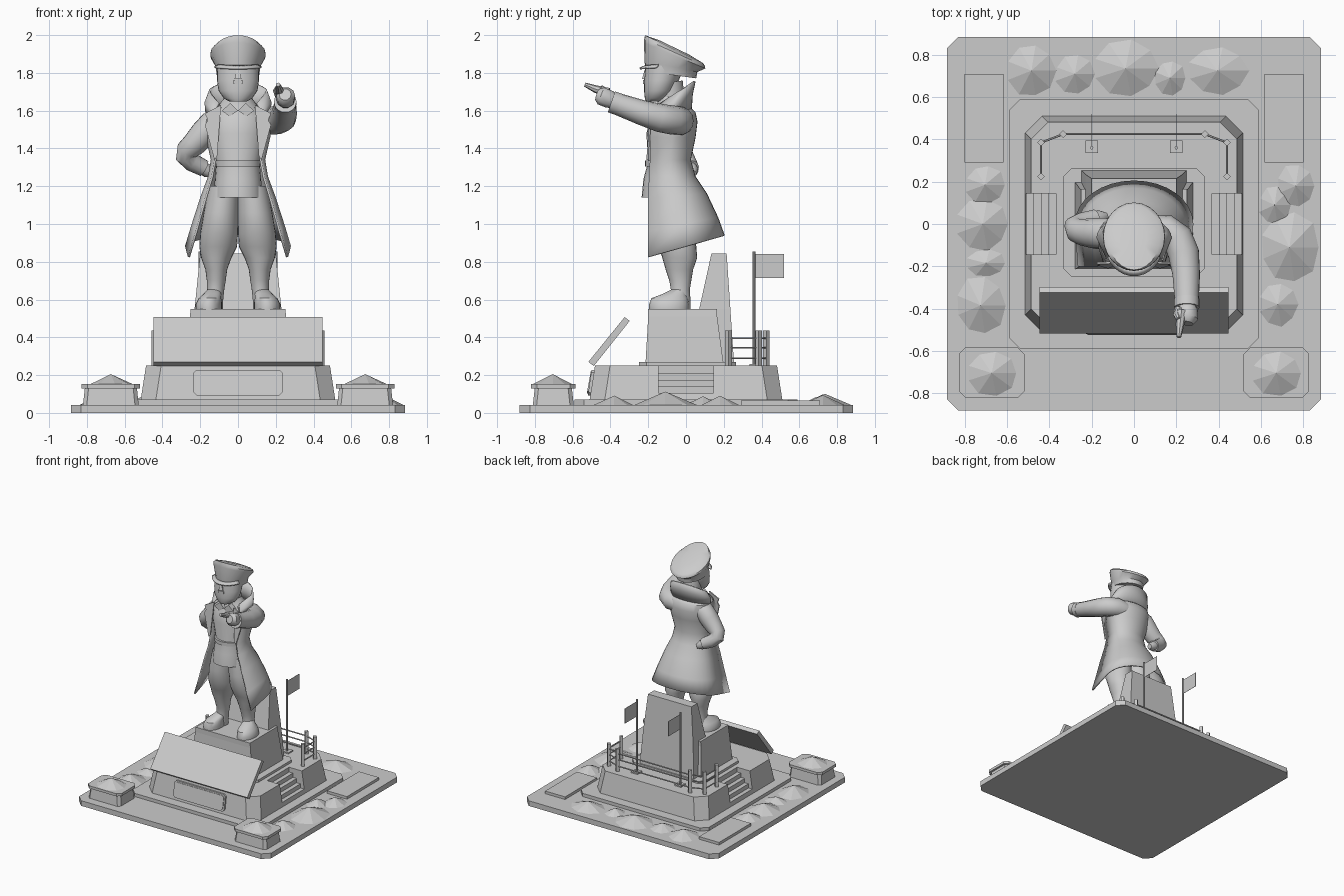
import bpy, bmesh, math, random
from math import sin, cos, pi
from mathutils import Vector

if "Cube" in bpy.data.objects:
    bpy.data.objects.remove(bpy.data.objects["Cube"])
random.seed(4)
stone = bpy.data.materials.new("grey stone")
stone.use_nodes = True
stone.diffuse_color = (0.6, 0.6, 0.6, 1)
stone.node_tree.nodes["Principled BSDF"].inputs["Base Color"].default_value = stone.diffuse_color


def loft(name, rings, closed=True, smooth=False, thick=0):
    """Skin a stack of equal point rings; closed rings get end caps."""
    bm = bmesh.new()
    vs = [[bm.verts.new(p) for p in r] for r in rings]
    n = len(vs[0])
    for a, b in zip(vs, vs[1:]):
        for i in range(n if closed else n - 1):
            j = (i + 1) % n
            bm.faces.new((a[i], a[j], b[j], b[i]))
    if closed:
        bm.faces.new(vs[0])
        bm.faces.new(vs[-1])
    bmesh.ops.remove_doubles(bm, verts=bm.verts, dist=1e-5)
    bmesh.ops.recalc_face_normals(bm, faces=bm.faces)
    me = bpy.data.meshes.new(name)
    bm.to_mesh(me)
    bm.free()
    me.materials.append(stone)
    ob = bpy.data.objects.new(name, me)
    bpy.context.collection.objects.link(ob)
    if thick:
        mod = ob.modifiers.new("thickness", "SOLIDIFY")
        mod.thickness, mod.offset = thick, 0
    if smooth:
        bpy.ops.object.select_all(action="DESELECT")
        ob.select_set(True)
        bpy.context.view_layer.objects.active = ob
        bpy.ops.object.shade_smooth_by_angle(angle=math.radians(40))
    return ob


def rect(x0, x1, y0, y1, z, c=0.0):
    """Rectangle ring with cut corners."""
    if c == 0:
        return [(x0, y0, z), (x1, y0, z), (x1, y1, z), (x0, y1, z)]
    return [(x0 + c, y0, z), (x1 - c, y0, z), (x1, y0 + c, z), (x1, y1 - c, z),
            (x1 - c, y1, z), (x0 + c, y1, z), (x0, y1 - c, z), (x0, y0 + c, z)]


def block(name, x0, x1, y0, y1, z0, z1, c=0.0, taper=0.0):
    t = taper
    return loft(name, [rect(x0, x1, y0, y1, z0, c),
                       rect(x0 + t, x1 - t, y0 + t, y1 - t, z1, c)])


def oval(x, y, z, rx, ry, tilt=0.0, n=24):
    return [(x + rx * cos(2 * pi * i / n), y + ry * sin(2 * pi * i / n),
             z + tilt * ry * sin(2 * pi * i / n)) for i in range(n)]


def wrap(z, ox, yf, rx, yb, tilt=0.0, n=16):
    """U-shaped ring, open towards the front."""
    yc = (yf + yb) / 2
    pts = [(ox, yf)] + [(rx * cos(pi * i / n), yc + (yb - yc) * sin(pi * i / n))
                        for i in range(n + 1)] + [(-ox, yf)]
    return [(x, y, z + tilt * (y - yf)) for x, y in pts]


def tube(name, stops, n=14, smooth=True):
    """Tapered limb through (position, radius) stops, without twist."""
    pts = [Vector(p) for p, r in stops]
    rings, u = [], None
    for i, (p, r) in enumerate(stops):
        d = (pts[min(i + 1, len(pts) - 1)] - pts[max(i - 1, 0)]).normalized()
        if u is None:
            u = d.cross(Vector((0, 0, 1)) if abs(d.z) < .9 else Vector((0, 1, 0)))
        u = (u - d * u.dot(d)).normalized()
        v = d.cross(u)
        rings.append([pts[i] + r * (cos(2 * pi * k / n) * u + sin(2 * pi * k / n) * v)
                      for k in range(n)])
    return loft(name, rings, smooth=smooth)


def bush(name, x, y, z, rx, ry, h, n=9):
    base = []
    for i in range(n):
        k = random.uniform(.94, 1.06)
        base.append((x + k * rx * cos(2 * pi * i / n), y + k * ry * sin(2 * pi * i / n), z))
    loft(name, [base, [(x, y, z + h)] * n])


# Ground slabs and plinth with stairs cut into both sides
block("ground_slab", -.885, .885, -.882, .885, 0, .043, .055)
block("lower_slab", -.59, .59, -.59, .59, .001, .07, .05)
plinth = block("plinth", -.515, .515, -.51, .51, .07, .25, .08, .028)
for s in (1, -1):
    steps = [(.37, .3)]
    for i in range(4):
        steps += [(.37 + .035 * i, .21 - .035 * i), (.405 + .035 * i, .21 - .035 * i)]
    steps[-1] = (.6, steps[-1][1])
    steps.append((.6, .3))
    cutter = loft("stair_cutter", [[(s * x, y, z) for x, z in steps] for y in (-.145, .145)])
    mod = plinth.modifiers.new("stairs", "BOOLEAN")
    mod.operation, mod.object, mod.solver = "DIFFERENCE", cutter, "EXACT"
    bpy.context.view_layer.objects.active = plinth
    bpy.ops.object.modifier_apply(modifier="stairs")
    bpy.data.objects.remove(cutter)

# Plaque and sloping board at the front
plaque = rect(-.235, .235, .093, .228, 0, .015)
loft("plaque", [[(x, y + (z - .16) * .15, z) for x, z, _ in plaque] for y in (-.51, -.47)])
loft("plaque_panel", [[(x * .95, y + (z - .16) * .15, .16 + (z - .16) * .85)
                       for x, z, _ in plaque] for y in (-.515, -.5)])
slope = [(-.517, .27), (-.488, .248), (-.298, .487), (-.325, .507)]
loft("sloping_board", [[(x, y, z) for y, z in slope] for x in (-.447, .447)])

# Pedestal and back wall
block("pedestal_foot", -.335, .335, -.25, .265, .25, .27, .04)
loft("pedestal", [rect(-.28, .28, -.215, .2, .25), rect(-.255, .255, -.2, .165, .51),
                  rect(-.25, .25, -.2, .165, .55)])
loft("back_wall", [rect(-.25, .25, .05, .255, .25), rect(-.23, .23, .07, .235, .55),
                   rect(-.2, .2, .135, .215, .845)])

for s, side in ((1, "left"), (-1, "right")):
    # Flags
    tube(side + "_flag_pole", [((s * .2, .36, .25), .008), ((s * .2, .36, .855), .008)], 8)
    block(side + "_flag_foot", s * .2 - .03, s * .2 + .03, .335, .395, .25, .26)
    block(side + "_flag", s * .2 - .001, s * .2 + .001, .36, .52, .715, .84)
    # Planters and paving beds
    px = s * .673
    block(side + "_planter", px - .152, px + .152, -.815, -.59, .001, .13, .02, .014)
    block(side + "_planter_rim", px - .155, px + .155, -.82, -.585, .13, .152, .03)
    bush(side + "_planter_bush", px, -.705, .152, .12, .105, .053)
    block(side + "_flat_bed", s * .71 - .092, s * .71 + .092, .29, .71, .001, .065)

# Fence around the back
posts = [(-.44, .225), (-.44, .385), (-.335, .425), (.335, .425), (.44, .385), (.44, .225)]
for x, y in posts:
    tube("fence_post", [((x, y, .25), .018), ((x, y, .435), .018)], 4, False)
for a, b in zip(posts, posts[1:]):
    for z in (.29, .345, .395):
        tube("fence_rail", [((*a, z), .005), ((*b, z), .005)], 6)

# Low bushes
for x, y, rx, ry in ((-.485, .725, .12, .13), (-.28, .71, .1, .1), (-.04, .735, .16, .14),
                     (.17, .69, .08, .09), (.395, .725, .15, .12), (-.705, .185, .1, .1),
                     (-.715, 0, .13, .13), (-.7, -.185, .1, .07), (-.725, -.385, .125, .145),
                     (.765, .18, .095, .11), (.665, .09, .08, .1), (.735, -.11, .145, .175),
                     (.68, -.38, .1, .11)):
    bush("bush", x, y, .04, rx, ry, .015 + ry * .33)

# Legs and boots
for s, side in ((1, "left"), (-1, "right")):
    loft(side + "_leg", [oval(s * x, y, z, rx, ry) for x, y, z, rx, ry in (
        (.075, -.08, 1.2, .08, .1), (.09, -.08, 1.06, .092, .11), (.1, -.07, .95, .1, .11),
        (.105, -.045, .88, .1, .1), (.115, -.033, .82, .08, .092), (.115, -.035, .76, .058, .073),
        (.115, -.03, .7, .05, .058), (.118, -.03, .65, .045, .05), (.125, -.03, .58, .045, .055),
        (.125, -.03, .55, .045, .055))], smooth=True)
    loft(side + "_boot", [oval(s * x, y, z, rx, ry) for x, y, z, rx, ry in (
        (.155, -.09, .55, .07, .105), (.155, -.09, .575, .07, .105),
        (.148, -.087, .607, .06, .096), (.135, -.06, .63, .047, .062),
        (.125, -.03, .66, .03, .035))], smooth=True)

# Tunic with belt
loft("tunic", [oval(0, y, z, rx, ry) for y, z, rx, ry in (
    (-.11, 1.14, .13, .125), (-.11, 1.24, .122, .115), (-.1, 1.33, .115, .1),
    (-.1, 1.48, .145, .11), (-.08, 1.57, .145, .105), (-.07, 1.63, .1, .08),
    (-.09, 1.68, .065, .065))], smooth=True)
loft("belt", [oval(0, -.105, z, .12, .112) for z in (1.305, 1.335)], smooth=True)

# Open coat, upturned collar, lapels
loft("coat", [wrap(*r) for r in (
    (.825, .26, -.2, .275, .2, .28), (.96, .22, -.2, .24, .165, .2),
    (1.13, .172, -.2, .192, .105, .1), (1.25, .136, -.195, .153, .045),
    (1.34, .12, -.19, .138, .02), (1.46, .14, -.19, .165, .045),
    (1.54, .14, -.18, .178, .055), (1.59, .13, -.16, .165, .045),
    (1.62, .09, -.13, .12, .01))], closed=False, smooth=True, thick=.012)
loft("collar", [wrap(*r) for r in (
    (1.57, .13, -.17, .167, .025, .2), (1.6, .125, -.16, .172, .03, .45),
    (1.64, .1, -.13, .15, .045, .66))], closed=False, smooth=True, thick=.012)
lapel = [(.09, 1.63), (.175, 1.585), (.16, 1.55), (.175, 1.525), (.125, 1.34), (.11, 1.36)]
point = [(0, 1.6), (.04, 1.64), (.085, 1.6), (.045, 1.57)]
for s, side in ((1, "left"), (-1, "right")):
    loft(side + "_lapel", [[(s * x, y + (z - 1.34) * .08, z) for x, z in lapel]
                           for y in (-.21, -.2)])
    loft(side + "_shirt_collar", [[(s * x, y, z) for x, z in point] for y in (-.185, -.14)])

# Left arm pointing forward
tube("left_arm", [((.08, -.02, 1.54), .065), ((.15, -.03, 1.545), .075),
                  ((.205, -.07, 1.55), .077), ((.235, -.14, 1.562), .075),
                  ((.247, -.24, 1.592), .066), ((.25, -.39, 1.645), .056)])
tube("left_cuff", [((.25, -.355, 1.633), .06), ((.25, -.395, 1.647), .06)])
tube("left_hand", [((.252, -.38, 1.645), .038), ((.252, -.405, 1.66), .05),
                   ((.253, -.45, 1.678), .05), ((.25, -.47, 1.685), .032)], 10)
tube("left_forefinger", [((.225, -.41, 1.695), .026), ((.217, -.48, 1.715), .02),
                         ((.212, -.535, 1.738), .011)], 8)
tube("left_thumb", [((.212, -.4, 1.685), .02), ((.202, -.43, 1.705), .017),
                    ((.21, -.45, 1.725), .012)], 8)

# Right arm resting on the hip
tube("right_arm", [((-.08, -.04, 1.555), .06), ((-.14, -.045, 1.525), .074),
                   ((-.185, -.045, 1.475), .073), ((-.235, -.04, 1.42), .065),
                   ((-.27, -.03, 1.39), .058), ((-.277, -.015, 1.36), .055),
                   ((-.245, .005, 1.328), .05), ((-.18, .025, 1.295), .045)])
tube("right_hand", [((-.2, .02, 1.305), .035), ((-.16, .03, 1.28), .036),
                    ((-.13, .035, 1.265), .02)], 10)

# Head with nose and moustache
loft("head", [oval(0, y, z, rx, ry) for y, z, rx, ry in (
    (-.165, 1.648, .045, .045), (-.155, 1.665, .075, .063), (-.142, 1.705, .103, .08),
    (-.13, 1.76, .111, .092), (-.11, 1.84, .112, .105))], smooth=True)
tube("neck", [((0, -.07, 1.6), .07), ((0, -.09, 1.75), .075)])
loft("nose", [rect(-.018, .018, -.232, -.18, 1.768), rect(-.008, .008, -.22, -.18, 1.815)])
block("moustache", -.025, .025, -.228, -.19, 1.742, 1.762)

# Peaked cap with raised front
loft("cap", [oval(0, y, z, rx, ry, tilt) for y, z, rx, ry, tilt in (
    (-.08, 1.79, .113, .134, -.14), (-.08, 1.835, .119, .14, -.22),
    (-.06, 1.892, .147, .162, -.42), (-.06, 1.908, .145, .161, -.45),
    (-.063, 1.925, .122, .154, -.48), (-.065, 1.936, .06, .08, -.48))], smooth=True)
peak = [pi * (1.15 + .7 * i / 12) for i in range(13)]
loft("cap_peak", [[(r * .87 * cos(a), -.085 + r * sin(a), z - .012 * abs(sin(a))) for a in peak]
                  for r, z in ((.13, 1.848), (.16, 1.835))], closed=False, smooth=True, thick=.01)
